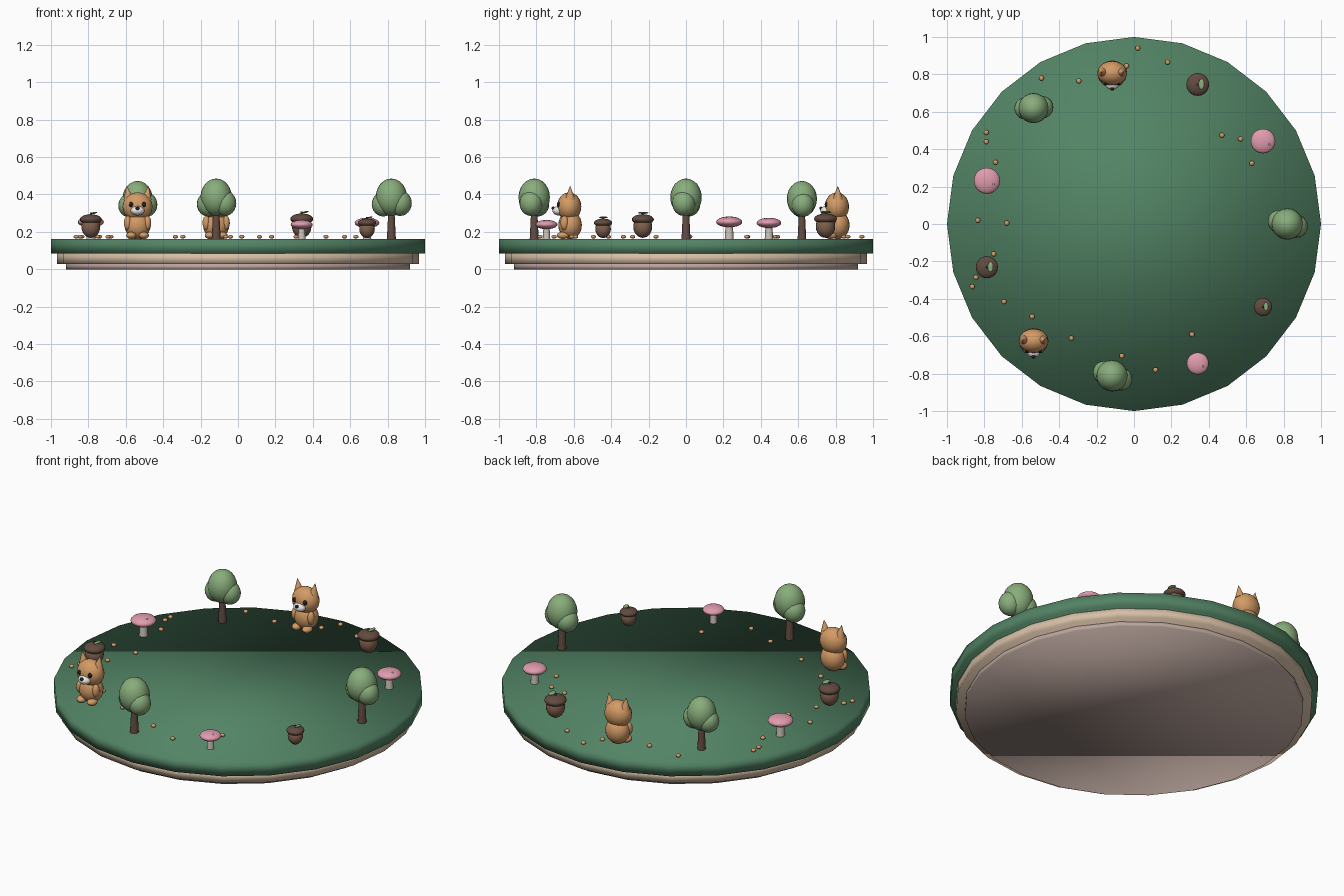
import bpy, math
from math import cos, sin, pi
from mathutils import Vector

if "Cube" in bpy.data.objects:
    bpy.data.objects.remove(bpy.data.objects["Cube"])

COLORS = {
    "grass": (0.085, 0.23, 0.13), "tan": (0.68, 0.52, 0.38), "clay": (0.50, 0.38, 0.34),
    "bark": (0.13, 0.075, 0.055), "leaf": (0.25, 0.42, 0.20), "pink": (0.75, 0.33, 0.42),
    "stalk": (0.62, 0.55, 0.50), "nut": (0.22, 0.12, 0.075), "nut_cap": (0.12, 0.07, 0.05),
    "fur": (0.66, 0.33, 0.13), "white": (0.85, 0.83, 0.80), "black": (0.015, 0.015, 0.02),
}
MATS = {}
for key, c in COLORS.items():
    MATS[key] = bpy.data.materials.new(key)
    MATS[key].diffuse_color = (*c, 1)
TOP = 0.163


def finish(name, mat, smooth=True, rot=(0, 0, 0)):
    o = bpy.context.object
    o.name = name
    o.data.materials.append(MATS[mat])
    o.rotation_euler = rot
    if smooth:
        bpy.ops.object.shade_smooth()
    return o


def ball(name, mat, loc, size, rot=(0, 0, 0), seg=20):
    bpy.ops.mesh.primitive_uv_sphere_add(segments=seg, ring_count=max(6, seg * 3 // 5), location=loc)
    bpy.context.object.scale = size
    return finish(name, mat, rot=rot)


def cone(name, mat, loc, r1, r2, h, rot=(0, 0, 0), sides=12):
    """Tapered cylinder standing on loc."""
    bpy.ops.mesh.primitive_cone_add(vertices=sides, radius1=r1, radius2=r2, depth=h,
                                    location=Vector(loc) + Vector((0, 0, h / 2)))
    o = finish(name, mat, smooth=False, rot=rot)
    bpy.ops.object.shade_smooth_by_angle(angle=math.radians(50))
    return o


def disc(name, mat, r, z0, z1):
    bpy.ops.mesh.primitive_cylinder_add(vertices=24, radius=r, depth=z1 - z0, location=(0, 0, (z0 + z1) / 2))
    finish(name, mat)


def tree(p, turn, s):
    def at(x, y, z):
        return p + Vector((x * cos(turn) - y * sin(turn), x * sin(turn) + y * cos(turn), z)) * s
    cone("tree_trunk", "bark", p, 0.024 * s, 0.016 * s, 0.16 * s)
    ball("tree_crown", "leaf", at(0, 0, 0.222), (0.084 * s, 0.084 * s, 0.1 * s))
    ball("tree_lobe_right", "leaf", at(0.047, -0.012, 0.19), (0.062 * s, 0.062 * s, 0.068 * s))
    ball("tree_lobe_left", "leaf", at(-0.043, 0.014, 0.185), (0.062 * s, 0.062 * s, 0.066 * s))


def mushroom(p, r):
    s = r / 0.07
    cone("mushroom_stalk", "stalk", p, 0.024 * s, 0.019 * s, 0.08 * s)
    ball("mushroom_cap", "pink", p + Vector((0, 0, 0.09 * s)), (r, r, 0.029 * s))
    ball("mushroom_spot", "white", p + Vector((0.035, -0.018, 0.112)) * s, (0.006 * s,) * 3, seg=8)


def acorn(p, s):
    ball("acorn_body", "nut", p + Vector((0, 0, 0.066)) * s, (0.052 * s, 0.052 * s, 0.061 * s))
    ball("acorn_cap", "nut_cap", p + Vector((0, 0, 0.106)) * s, (0.061 * s, 0.061 * s, 0.029 * s))
    cone("acorn_stem", "nut_cap", p + Vector((0, 0, 0.128)) * s, 0.007 * s, 0.005 * s, 0.018 * s, sides=8)
    ball("acorn_leaf", "leaf", p + Vector((0.02, 0.002, 0.143)) * s,
         (0.016 * s, 0.03 * s, 0.005 * s), rot=(0, -0.2, 0), seg=12)


def animal(p):
    def part(name, mat, x, y, z, size):
        ball(name, mat, p + Vector((x, y, z)), size)
    part("animal_body", "fur", 0, 0, 0.073, (0.07, 0.063, 0.075))
    part("animal_head", "fur", 0, -0.005, 0.172, (0.08, 0.065, 0.076))
    part("animal_muzzle", "white", 0, -0.062, 0.15, (0.037, 0.032, 0.025))
    part("animal_nose", "black", 0, -0.09, 0.163, (0.011, 0.009, 0.009))
    for side in (-1, 1):
        part("animal_eye", "black", side * 0.034, -0.06, 0.183, (0.012, 0.01, 0.014))
        part("animal_arm", "fur", side * 0.053, -0.03, 0.085, (0.02, 0.022, 0.038))
        part("animal_foot", "fur", side * 0.034, -0.038, 0.018, (0.027, 0.033, 0.019))
        cone("animal_ear", "fur", p + Vector((side * 0.053, 0, 0.21)), 0.028, 0.001, 0.072,
             rot=(0, side * 0.15, 0))


# stepped round base
disc("base_foot", "clay", 0.92, 0, 0.03)
disc("base_plinth", "tan", 0.968, 0.028, 0.088)
disc("base_grass", "grass", 1.0, 0.083, TOP)

# eleven figures around the rim
sizes = {0: 1.0, 1: 0.066, 2: 1.0, 4: 0.96, 5: 0.07, 6: 0.97, 8: 1.0, 9: 0.059, 10: 0.8}
turns = {0: 0.0, 4: 0.35, 8: -0.1}
for i in range(11):
    a = 2 * pi * i / 11
    p = Vector((0.82 * cos(a), 0.82 * sin(a), TOP))
    kind = i % 4
    if kind == 0:
        tree(p, turns[i], sizes[i])
    elif kind == 1:
        mushroom(p, sizes[i])
    elif kind == 2:
        acorn(p, sizes[i])
    else:
        animal(p)

# scattered beads
BEADS = [(.02, .94), (.18, .865), (-.495, .78), (-.295, .765), (-.04, .845), (-.79, .49),
         (-.79, .44), (-.74, .33), (-.835, .02), (-.68, .005), (-.75, -.16), (-.845, -.285),
         (-.865, -.335), (-.695, -.415), (-.545, -.495), (-.335, -.61), (-.065, -.705),
         (.115, -.78), (.31, -.59), (.47, .475), (.57, .455), (.63, .325)]
for x, y in BEADS:
    ball("bead", "fur", (x, y, TOP + 0.011), (0.014, 0.014, 0.01), seg=12)

for m in bpy.data.materials:
    if m.users and not m.is_grease_pencil:
        m.use_nodes = True
        m.node_tree.nodes["Principled BSDF"].inputs["Base Color"].default_value = m.diffuse_color
